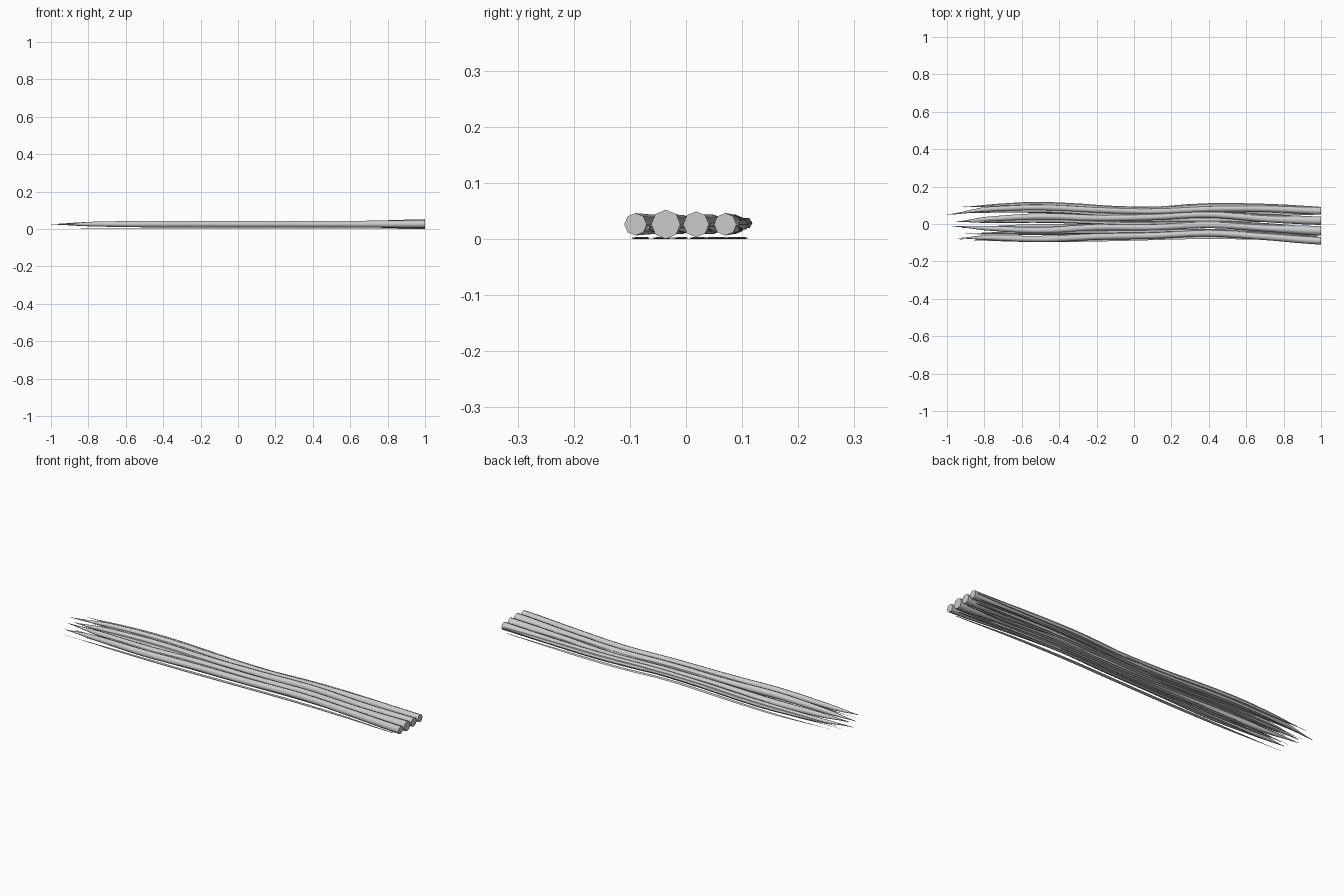
import bpy, bmesh, math

if "Cube" in bpy.data.objects:
    bpy.data.objects.remove(bpy.data.objects["Cube"])


def interp(pts, x):
    # smooth Catmull-Rom interpolation of (x, value...) rows at x
    n = len(pts)
    i = 0
    while i < n - 2 and x > pts[i + 1][0]:
        i += 1
    p0, p1, p2, p3 = pts[max(i - 1, 0)], pts[i], pts[i + 1], pts[min(i + 2, n - 1)]
    t = min(max((x - p1[0]) / (p2[0] - p1[0]), 0), 1)
    return [0.5 * (2 * b + (c - a) * t + (2 * a - 5 * b + 4 * c - d) * t * t
                   + (3 * b - a - 3 * c + d) * t ** 3)
            for a, b, c, d in zip(p0[1:], p1[1:], p2[1:], p3[1:])]


def strand(name, path, flat=1.0, sides=8, steps=44):
    # path rows: x, y, z, radius; flat squashes the section in z
    bm = bmesh.new()
    rings = []
    x0, x1 = path[0][0], path[-1][0]
    for s in range(steps + 1):
        x = x0 + (x1 - x0) * s / steps
        y, z, r = interp(path, x)
        r = max(r, 0.0008)
        rings.append([bm.verts.new((x, y + r * math.cos(a), z + r * flat * math.sin(a)))
                      for a in (2 * math.pi * k / sides for k in range(sides))])
    for a, b in zip(rings, rings[1:]):
        for k in range(sides):
            j = (k + 1) % sides
            bm.faces.new((a[k], a[j], b[j], b[k]))
    bm.faces.new(rings[0])
    bm.faces.new(rings[-1][::-1])
    bmesh.ops.recalc_face_normals(bm, faces=bm.faces)
    me = bpy.data.meshes.new(name)
    bm.to_mesh(me)
    bm.free()
    ob = bpy.data.objects.new(name, me)
    bpy.context.collection.objects.link(ob)
    bpy.ops.object.select_all(action='DESELECT')
    ob.select_set(True)
    bpy.context.view_layer.objects.active = ob
    bpy.ops.object.shade_smooth_by_angle(angle=math.radians(50))


XS = (-0.8, -0.5, -0.2, 0.1, 0.4, 0.7, 1.0)

# four thick stems: tip (x, y), y at each station, butt radius
stems = [
    ((-1.00, 0.050), (0.078, 0.089, 0.076, 0.068, 0.081, 0.082, 0.070), 0.020),
    ((-0.95, 0.012), (0.026, 0.040, 0.032, 0.037, 0.050, 0.028, 0.018), 0.023),
    ((-0.97, -0.012), (-0.022, -0.034, -0.018, -0.018, -0.005, -0.022, -0.036), 0.026),
    ((-0.94, -0.076), (-0.073, -0.080, -0.068, -0.062, -0.050, -0.068, -0.090), 0.020),
]
for i, (tip, ys, r) in enumerate(stems):
    rad = (0.012, 0.017, 0.017, 0.017, 0.017, 0.018, r)
    path = [(tip[0], tip[1], 0.027, 0.001)]
    path += [(x, y, 0.028, q) for x, y, q in zip(XS, ys, rad)]
    strand(f"stem_{i + 1}", path)


def wave(x):
    # shared sideways sway of the bundle
    return interp([(-1, 0, 1), (-0.5, 0.010, 1.12), (0, 0, 0.9),
                   (0.4, 0.012, 0.98), (0.7, 0.004, 1.0), (1, -0.008, 1.06)], x)


def thin(name, x0, x1, y, z, r, flat, drift):
    # slender piece tapering to a point at both ends
    path = []
    for k in range(7):
        t = k / 6
        x = x0 + (x1 - x0) * t
        off, spread = wave(x)
        path.append((x, y * spread + off + drift * math.sin(5 * t + y * 40), z,
                     r * (0, 0.75, 1, 1, 1, 0.8, 0.25)[k]))
    strand(name, path, flat, 6 if flat > 0.5 else 5, 30)


# medium shoots lying between the stems
shoots = [
    (-0.93, 0.30, 0.090, 0.030, 0.010), (-0.15, 0.99, 0.091, 0.028, 0.011),
    (-0.90, 0.60, 0.055, 0.024, 0.011), (-0.30, 0.98, 0.042, 0.024, 0.010),
    (-0.88, 0.40, 0.004, 0.024, 0.011), (0.00, 0.98, -0.008, 0.022, 0.010),
    (-0.90, 0.50, -0.048, 0.024, 0.011), (-0.10, 0.98, -0.058, 0.022, 0.010),
    (-0.75, 0.10, -0.080, 0.023, 0.009),
]
for i, (a, b, y, z, r) in enumerate(shoots):
    thin(f"shoot_{i + 1}", a, b, y, z, r, 1.0, 0.003)

# flat blades along the underside
blades = [(-0.90, 0.97, 0.088), (-0.93, 0.96, 0.052), (-0.86, 0.98, 0.016),
          (-0.92, 0.95, -0.018), (-0.84, 0.97, -0.052), (-0.93, 0.96, -0.086)]
for i, (a, b, y) in enumerate(blades):
    thin(f"under_blade_{i + 1}", a, b, y, 0.0035, 0.010, 0.2, 0.004)

# drop the bundle onto z = 0
bpy.context.view_layer.update()
low = min((o.matrix_world @ v.co).z for o in bpy.data.objects for v in o.data.vertices)
for o in bpy.data.objects:
    o.location.z -= low
